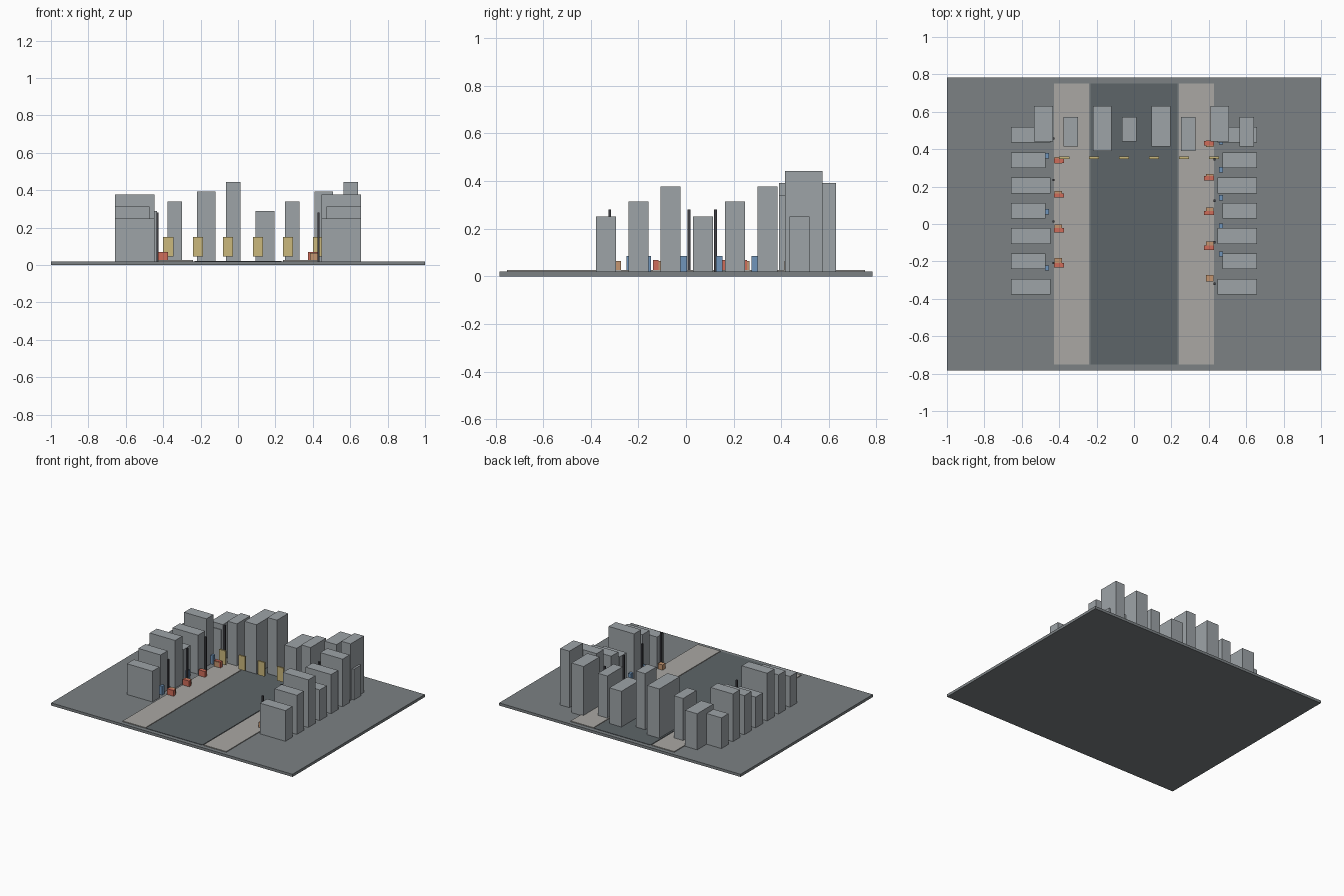
import bpy

if "Cube" in bpy.data.objects:
    bpy.data.objects.remove(bpy.data.objects["Cube"])


def mat(name, r, g, b):
    m = bpy.data.materials.new(name)
    m.diffuse_color = (r, g, b, 1)
    m.use_nodes = True
    m.node_tree.nodes["Principled BSDF"].inputs["Base Color"].default_value = m.diffuse_color
    return m


GROUND = mat("ground_grey", 0.20, 0.22, 0.23)
ROAD = mat("asphalt", 0.11, 0.13, 0.14)
PAVE = mat("paving", 0.40, 0.39, 0.37)
WALL = mat("wall_grey", 0.34, 0.37, 0.39)
SIGN = mat("sign_yellow", 0.60, 0.48, 0.20)
RED = mat("crate_red", 0.62, 0.15, 0.10)
TAN = mat("crate_tan", 0.55, 0.30, 0.16)
BLUE = mat("bin_blue", 0.16, 0.30, 0.50)
DARK = mat("pole_dark", 0.05, 0.05, 0.06)


def box(name, x0, x1, y0, y1, z0, z1, material):
    """Axis-aligned box from its limits."""
    x0, x1 = min(x0, x1), max(x0, x1)
    bpy.ops.mesh.primitive_cube_add(size=1, location=((x0 + x1) / 2, (y0 + y1) / 2, (z0 + z1) / 2))
    ob = bpy.context.object
    ob.name = name
    ob.scale = (x1 - x0, y1 - y0, z1 - z0)
    bpy.ops.object.transform_apply(location=False, rotation=False, scale=True)
    ob.data.materials.append(material)
    return ob


def block(name, x, y, w, d, z1, material, z0=0.019):
    """Box from its centre and footprint, standing on the ground slab."""
    return box(name, x - w / 2, x + w / 2, y - d / 2, y + d / 2, z0, z1, material)


# Ground slab, road and pavements
box("ground", -1, 1, -0.783, 0.783, 0, 0.02, GROUND)
box("road", -0.232, 0.232, -0.752, 0.752, 0.015, 0.023, ROAD)
for s in (-1, 1):
    box("pavement", s * 0.241, s * 0.429, -0.752, 0.752, 0.015, 0.026, PAVE)

# Side rows of buildings, mirrored left and right
for s in (-1, 1):
    for i in range(7):
        y = -0.335 + 0.1353 * i
        inner = (0.446, 0.472)[i % 2]
        height = (0.25, 0.313, 0.377)[i % 3]
        box("side_building", s * inner, s * 0.657, y - 0.042, y + 0.042, 0.019, height, WALL)

# Back row of buildings
for i in range(8):
    x = -0.534 + 0.157 * i
    width, back = ((0.1, 0.63), (0.077, 0.573))[i % 2]
    front = (0.44, 0.415, 0.39)[i % 3]
    height = (0.29, 0.341, 0.392, 0.443)[i % 4]
    box("back_building", x, x + width, front, back, 0.019, height, WALL)

# Row of hanging signs across the street
for i in range(6):
    block("sign_panel", -0.373 + 0.16 * i, 0.354, 0.054, 0.012, 0.15, SIGN, 0.045)

# Crates along the pavements, alternating sides
for i in range(8):
    s = (-1, 1)[i % 2]
    block("red_crate", s * 0.4, -0.22 + 0.093 * i, 0.054, 0.023, 0.069, RED)
for i in range(9):
    s = (1, -1)[i % 2]
    block("tan_crate", s * 0.405, -0.29 + 0.09 * i, 0.04, 0.034, 0.065, TAN)

# Blue bins beside the buildings, alternating sides
for i in range(10):
    s = (-1, 1)[i % 2]
    block("blue_bin", s * 0.465, -0.235 + 0.075 * i, 0.022, 0.028, 0.085, BLUE)

# Thin street poles, alternating sides
for i in range(8):
    s = (1, -1)[i % 2]
    block("street_pole", s * 0.43, -0.32 + 0.111 * i, 0.012, 0.012, 0.28, DARK)
